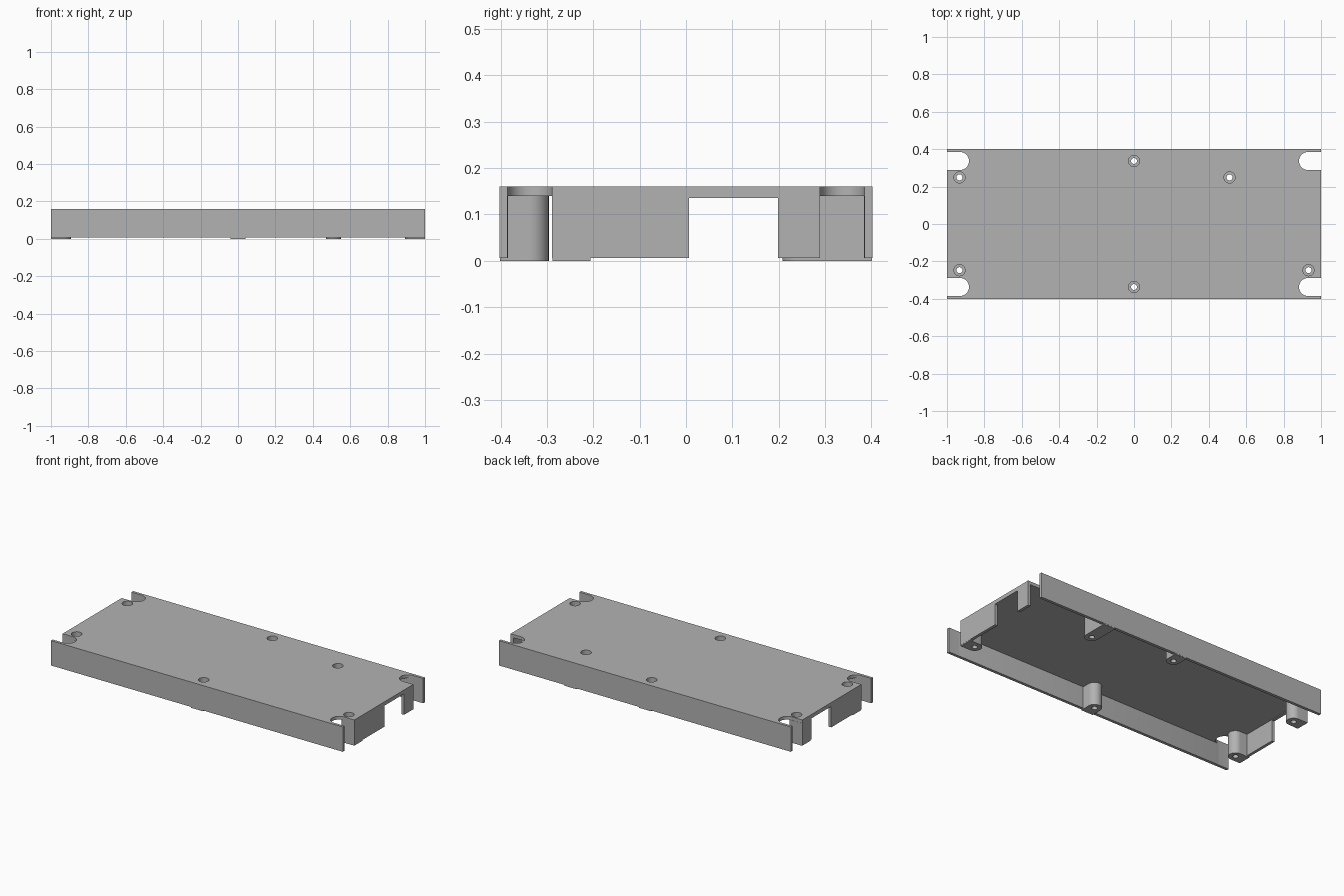
import bpy, bmesh, math
from mathutils import Vector

cube = bpy.data.objects.get("Cube")
if cube:
    bpy.data.objects.remove(cube)

grey = bpy.data.materials.new("plain grey")
grey.use_nodes = True
tone = (0.45, 0.45, 0.45, 1)
grey.diffuse_color = tone
grey.node_tree.nodes["Principled BSDF"].inputs["Base Color"].default_value = tone

HALF_X, HALF_Y, TOP, RIM = 1.0, 0.402, 0.16, 0.006
WALL, PLATE = 0.018, 0.14      # wall thickness, underside of the top plate
BORE_FLOOR = 0.05


def prism(name, points, z0, z1):
    """Extrude a flat outline between two heights."""
    bm = bmesh.new()
    face = bm.faces.new([bm.verts.new((x, y, z0)) for x, y in points])
    up = bmesh.ops.extrude_face_region(bm, geom=[face])["geom"]
    verts = [v for v in up if isinstance(v, bmesh.types.BMVert)]
    bmesh.ops.translate(bm, verts=verts, vec=(0, 0, z1 - z0))
    bmesh.ops.recalc_face_normals(bm, faces=bm.faces[:])
    mesh = bpy.data.meshes.new(name)
    bm.to_mesh(mesh)
    bm.free()
    mesh.materials.append(grey)
    obj = bpy.data.objects.new(name, mesh)
    bpy.context.collection.objects.link(obj)
    return obj


def box(name, x0, x1, y0, y1, z0, z1):
    return prism(name, [(x0, y0), (x1, y0), (x1, y1), (x0, y1)], z0, z1)


def disc(name, x, y, r, z0, z1, n=32):
    turn = [2 * math.pi * i / n for i in range(n)]
    return prism(name, [(x + r * math.cos(a), y + r * math.sin(a)) for a in turn], z0, z1)


def tongue(name, x, y, r, way, reach, z0, z1, n=20):
    """Half-round outline whose straight sides run a distance along way."""
    way = Vector(way)
    side = Vector((-way.y, way.x))
    c = Vector((x, y))
    arc = [c + side * r * math.cos(math.pi * i / n) - way * r * math.sin(math.pi * i / n)
           for i in range(n + 1)]
    return prism(name, arc + [c - side * r + way * reach, c + side * r + way * reach], z0, z1)


def cut(target, cutter):
    mod = target.modifiers.new("cut", 'BOOLEAN')
    mod.operation, mod.solver, mod.object = 'DIFFERENCE', 'EXACT', cutter
    bpy.context.view_layer.update()
    graph = bpy.context.evaluated_depsgraph_get()
    mesh = bpy.data.meshes.new_from_object(target.evaluated_get(graph))
    target.modifiers.clear()
    target.data = mesh
    bpy.data.objects.remove(cutter)


# Hollow cover, open underneath
cover = box("cover", -HALF_X, HALF_X, -HALF_Y, HALF_Y, RIM, TOP)
cut(cover, box("cavity", WALL - HALF_X, HALF_X - WALL, WALL - HALF_Y, HALF_Y - WALL, -0.1, PLATE))

# Cable opening through both end walls
cut(cover, box("opening", -1.2, 1.2, 0.006, 0.198, -0.1, 0.136))

# Rounded corner slots
for sx in (-1, 1):
    for sy in (-1, 1):
        cut(cover, tongue("slot", sx * 0.93, sy * 0.337, 0.048, (sx, 0), 0.2, -0.1, 0.3))

# Screw bosses joined to the nearest wall, with recessed screw holes
bosses = [
    ("left_front_boss", 0.933, -0.247, (1, 0)),
    ("right_front_boss", -0.933, -0.247, (-1, 0)),
    ("right_back_boss", -0.933, 0.249, (-1, 0)),
    ("middle_front_boss", 0, -0.337, (0, -1)),
    ("middle_back_boss", 0, 0.337, (0, 1)),
    ("inner_back_boss", 0.511, 0.249, (0, 1)),
]
parts = [cover]
for name, x, y, way in bosses:
    reach = HALF_X - abs(x) if way[0] else HALF_Y - abs(y)
    boss = tongue(name, x, y, 0.041, way, reach - 0.001, 0, PLATE)
    cut(boss, disc("bore", x, y, 0.03, BORE_FLOOR, 0.3))
    cut(boss, disc("screw_hole", x, y, 0.016, -0.1, 0.3))
    cut(cover, disc("bore", x, y, 0.03, BORE_FLOOR, 0.3))
    parts.append(boss)

# Smooth the round walls, keep the edges crisp
bpy.ops.object.select_all(action='DESELECT')
for part in parts:
    part.select_set(True)
bpy.context.view_layer.objects.active = cover
bpy.ops.object.shade_smooth_by_angle(angle=math.radians(30))
